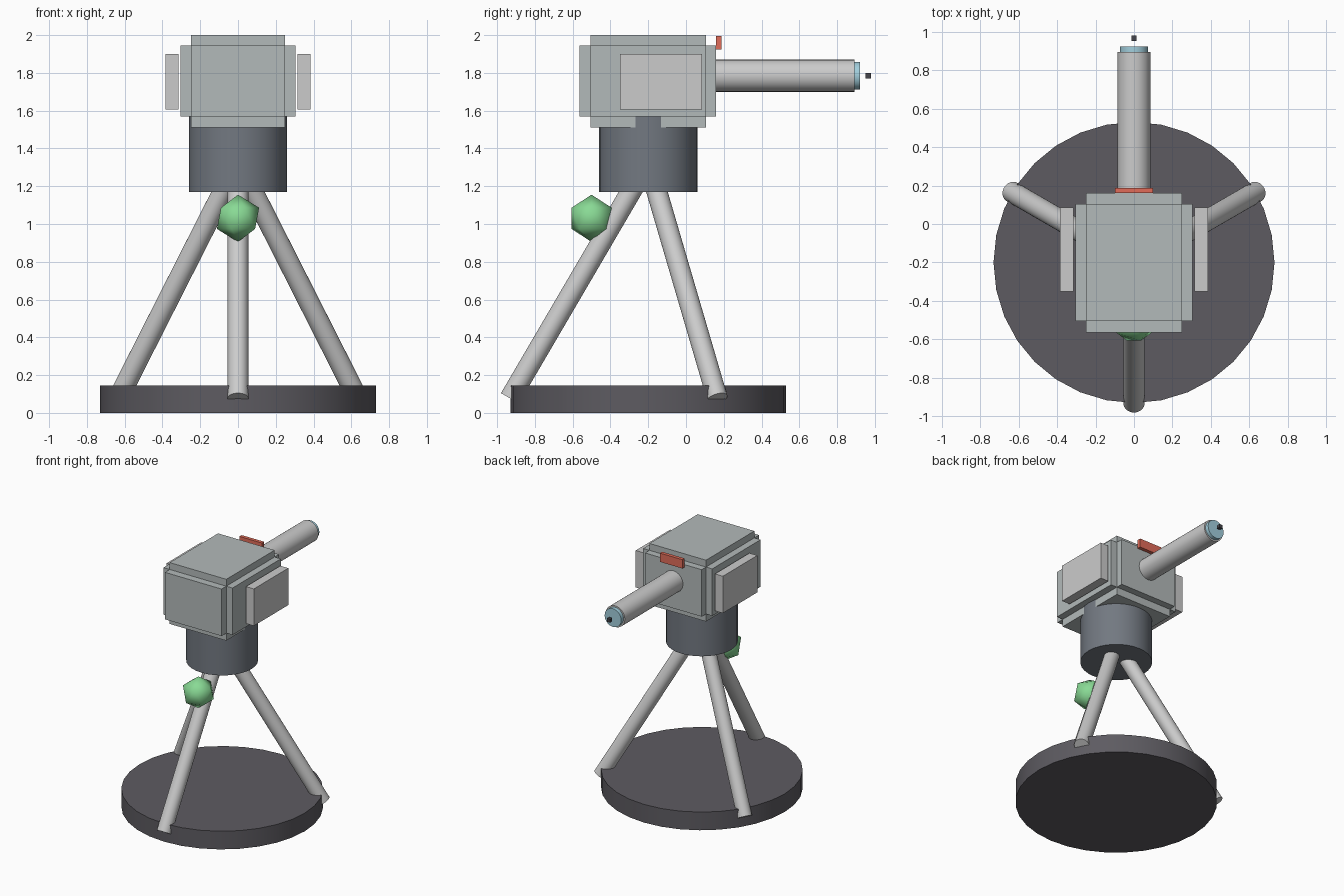
import bpy
from math import radians, cos, sin, pi
from mathutils import Vector

if "Cube" in bpy.data.objects:
    bpy.data.objects.remove(bpy.data.objects["Cube"])


def paint(ob, name, rgb):
    mat = bpy.data.materials.get(name) or bpy.data.materials.new(name)
    mat.diffuse_color = (*rgb, 1)
    mat.use_nodes = True
    mat.node_tree.nodes["Principled BSDF"].inputs["Base Color"].default_value = mat.diffuse_color
    ob.data.materials.append(mat)


def box(name, x, y, z):
    """Box from (min, max) pairs."""
    bpy.ops.mesh.primitive_cube_add(size=1)
    ob = bpy.context.object
    ob.name = name
    for v in ob.data.vertices:
        v.co = [(lo + hi) / 2 + c * (hi - lo) for (lo, hi), c in zip((x, y, z), v.co)]
    return ob


def rod(name, a, b, r, sides=32):
    """Cylinder running from point a to point b."""
    a, b = Vector(a), Vector(b)
    bpy.ops.mesh.primitive_cylinder_add(vertices=sides, radius=r, depth=(b - a).length,
                                        location=(a + b) / 2)
    ob = bpy.context.object
    ob.name = name
    ob.rotation_euler = (b - a).to_track_quat('Z', 'Y').to_euler()
    bpy.ops.object.shade_smooth_by_angle(angle=radians(30))
    return ob


CY = -0.2      # y of the turret axis
DARK, STEEL, PALE = (0.11, 0.105, 0.12), (0.17, 0.19, 0.22), (0.45, 0.49, 0.49)

# Round base and swivel column
paint(rod("base_disc", (0, CY, 0), (0, CY, 0.145), 0.73), "dark", DARK)
paint(rod("swivel_column", (0, CY, 1.17), (0, CY, 1.6), 0.26), "steel", STEEL)

# Three splayed legs
for i, deg in enumerate((-90, 30, 150)):
    c, s = cos(radians(deg)), sin(radians(deg))
    rod(f"leg_{i + 1}", (0.732 * c, CY + 0.732 * s, 0.077),
        (0.075 * c, CY + 0.075 * s, 1.2), 0.055)

# Head: core with a raised plate on every side, joined into one solid
wide_y, wide_z = (-0.505, 0.105), (1.57, 1.945)
head = box("head", (-0.305, 0.305), wide_y, wide_z)
paint(head, "pale", PALE)
for name, y, z in (("head_long_cutter", (-0.565, 0.16), wide_z),
                   ("head_tall_cutter", wide_y, (1.51, 2.0))):
    part = box(name, (-0.25, 0.25), y, z)
    paint(part, "pale", PALE)
    mod = head.modifiers.new("union", 'BOOLEAN')
    mod.operation, mod.solver, mod.object = 'UNION', 'EXACT', part
    bpy.context.view_layer.objects.active = head
    bpy.ops.object.modifier_apply(modifier=mod.name)
    bpy.data.objects.remove(part)

# Side pods
for side, x in (("left", (-0.385, -0.315)), ("right", (0.315, 0.385))):
    box(f"{side}_pod", x, (-0.35, 0.085), (1.605, 1.9))

# Barrel, lens and floating aiming dot
BZ = 1.785
rod("barrel", (0, 0.1, BZ), (0, 0.893, BZ), 0.085)
paint(rod("lens", (0, 0.88, BZ), (0, 0.922, BZ), 0.073), "lens_blue", (0.36, 0.62, 0.72))
paint(box("aiming_dot", (-0.014, 0.014), (0.951, 0.979), (BZ - 0.014, BZ + 0.014)),
      "dot_dark", (0.06, 0.06, 0.07))

# Red indicator strip
paint(box("indicator_strip", (-0.1, 0.1), (0.16, 0.188), (1.925, 1.995)),
      "indicator_red", (0.75, 0.15, 0.1))

# Green faceted beacon on the front leg
bpy.ops.mesh.primitive_ico_sphere_add(subdivisions=1, radius=0.125, location=(0, -0.5, 1.03))
beacon = bpy.context.object
beacon.name = "beacon"
bpy.ops.object.shade_smooth()
paint(beacon, "beacon_green", (0.25, 0.7, 0.3))
